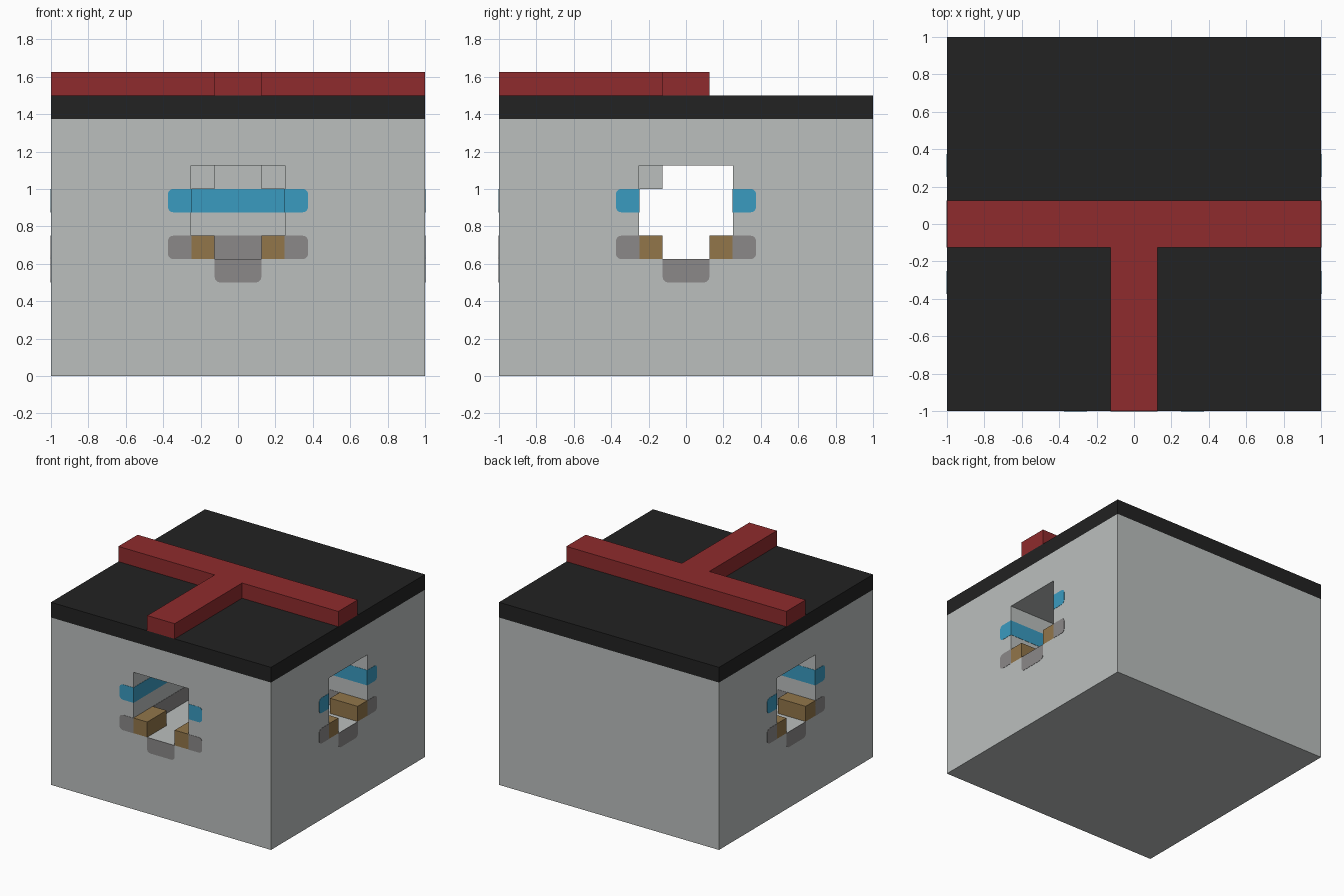
import bpy, bmesh, math
from mathutils import Matrix, Vector

if "Cube" in bpy.data.objects:
    bpy.data.objects.remove(bpy.data.objects["Cube"])

U = 0.125      # modelling unit
SKIN = 0.002   # thickness of painted plates


def material(name, *rgb):
    lin = [((c / 255 + 0.055) / 1.055) ** 2.4 for c in rgb] + [1]
    m = bpy.data.materials.new(name)
    m.use_nodes = True
    m.diffuse_color = lin
    m.node_tree.nodes["Principled BSDF"].inputs["Base Color"].default_value = lin
    return m


WALL = material("pale grey", 187, 191, 190)
ROOF = material("black", 34, 34, 34)
RED = material("red", 143, 43, 45)
BLUE = material("blue", 58, 155, 192)
STONE = material("mid grey", 139, 137, 137)
WOOD = material("brown", 146, 118, 74)


def finish(name, bm, mat):
    bmesh.ops.recalc_face_normals(bm, faces=bm.faces)
    mesh = bpy.data.meshes.new(name)
    bm.to_mesh(mesh)
    bm.free()
    mesh.materials.append(mat)
    ob = bpy.data.objects.new(name, mesh)
    bpy.context.collection.objects.link(ob)
    return ob


def prism(name, outline, low, high, mat, matrix=Matrix()):
    """Extrude a flat outline from low to high, then place it."""
    bm = bmesh.new()
    face = bm.faces.new([bm.verts.new((x, y, low)) for x, y in outline])
    new = bmesh.ops.extrude_face_region(bm, geom=[face])["geom"]
    verts = [v for v in new if isinstance(v, bmesh.types.BMVert)]
    bmesh.ops.translate(bm, vec=(0, 0, high - low), verts=verts)
    bmesh.ops.transform(bm, matrix=matrix, verts=bm.verts)
    return finish(name, bm, mat)


def box(name, x, y, z, mat):
    x, y = sorted(x), sorted(y)
    outline = [(x[0], y[0]), (x[1], y[0]), (x[1], y[1]), (x[0], y[1])]
    return prism(name, outline, z[0], z[1], mat)


def tee(w, reach):
    """T-shaped plan: a bar along x with a stem to the front."""
    return [(-reach, w), (-reach, -w), (-w, -w), (-w, -reach),
            (w, -reach), (w, -w), (reach, -w), (reach, w)]


def rounded(x0, x1, y0, y1, corners, r=0.03):
    """Rectangle outline; corners lists which of the four are rounded."""
    out = []
    for i, (x, y) in enumerate([(x0, y0), (x1, y0), (x1, y1), (x0, y1)]):
        if i not in corners:
            out.append((x, y))
            continue
        cx = x + (r if i in (0, 3) else -r)
        cy = y + (r if i < 2 else -r)
        for k in range(6):
            a = math.pi + i * math.pi / 2 + k * math.pi / 10
            out.append((cx + r * math.cos(a), cy + r * math.sin(a)))
    return out


# Main block with a T-shaped tunnel cut through it
body = box("body", (-1, 1), (-1, 1), (0, 11 * U), WALL)
cutter = prism("tunnel_cutter", tee(2 * U, 1.2), 5 * U, 9 * U, WALL)
cutter.hide_render = True
cut = body.modifiers.new("tunnel", "BOOLEAN")
cut.operation, cut.solver, cut.object = "DIFFERENCE", "EXACT", cutter
bpy.context.view_layer.objects.active = body
bpy.ops.object.modifier_apply(modifier=cut.name)
bpy.data.objects.remove(cutter)

# Roof slab and raised rail
box("roof", (-1, 1), (-1, 1), (11 * U, 12 * U), ROOF)
prism("roof_rail", tee(U, 1), 12 * U, 13 * U, RED)

# Painted bands along the tunnel walls
for label, z, mat in (("blue", 7 * U, BLUE), ("stone", 5 * U, STONE)):
    span = (z, z + U)
    box(f"{label}_band_rear", (-1, 1), (2 * U - SKIN, 2 * U), span, mat)
    for side, s in (("left", 1), ("right", -1)):
        box(f"{label}_band_front_{side}", (s * 2 * U, s),
            (-2 * U, SKIN - 2 * U), span, mat)
        box(f"{label}_band_stem_{side}", (s * 2 * U, s * (2 * U - SKIN)),
            (-1, -2 * U), span, mat)

# Small ceiling blocks where the tunnels meet
for side, s in (("left", 1), ("right", -1)):
    box(f"ceiling_block_{side}", (s * U, s * 2 * U), (-2 * U, -U),
        (8 * U, 9 * U), WALL)

# Each opening: wooden blocks and painted plates around the hole
upright = Matrix.Translation((0, -1, 0)) @ Matrix.Rotation(math.pi / 2, 4, "X")
for place, angle in (("front", 0), ("left", 90), ("right", -90)):
    turn = Matrix.Rotation(math.radians(angle), 4, "Z")
    for hand, s in (("a", 1), ("b", -1)):
        block = box(f"{place}_wood_block_{hand}", (s * U, s * 2 * U),
                    (-1, -1 + 2 * U), (5 * U, 6 * U), WOOD)
        block.data.transform(turn)
        x0, x1 = sorted((s * 2 * U, s * 3 * U))
        outer = (1, 2) if s > 0 else (0, 3)
        for label, z, mat in (("blue", 7 * U, BLUE), ("stone", 5 * U, STONE)):
            prism(f"{place}_{label}_plate_{hand}",
                  rounded(x0, x1, z, z + U, outer), 0, SKIN, mat, turn @ upright)
    prism(f"{place}_stone_plate_below", rounded(-U, U, 4 * U, 5 * U, (0, 1)),
          0, SKIN, STONE, turn @ upright)
